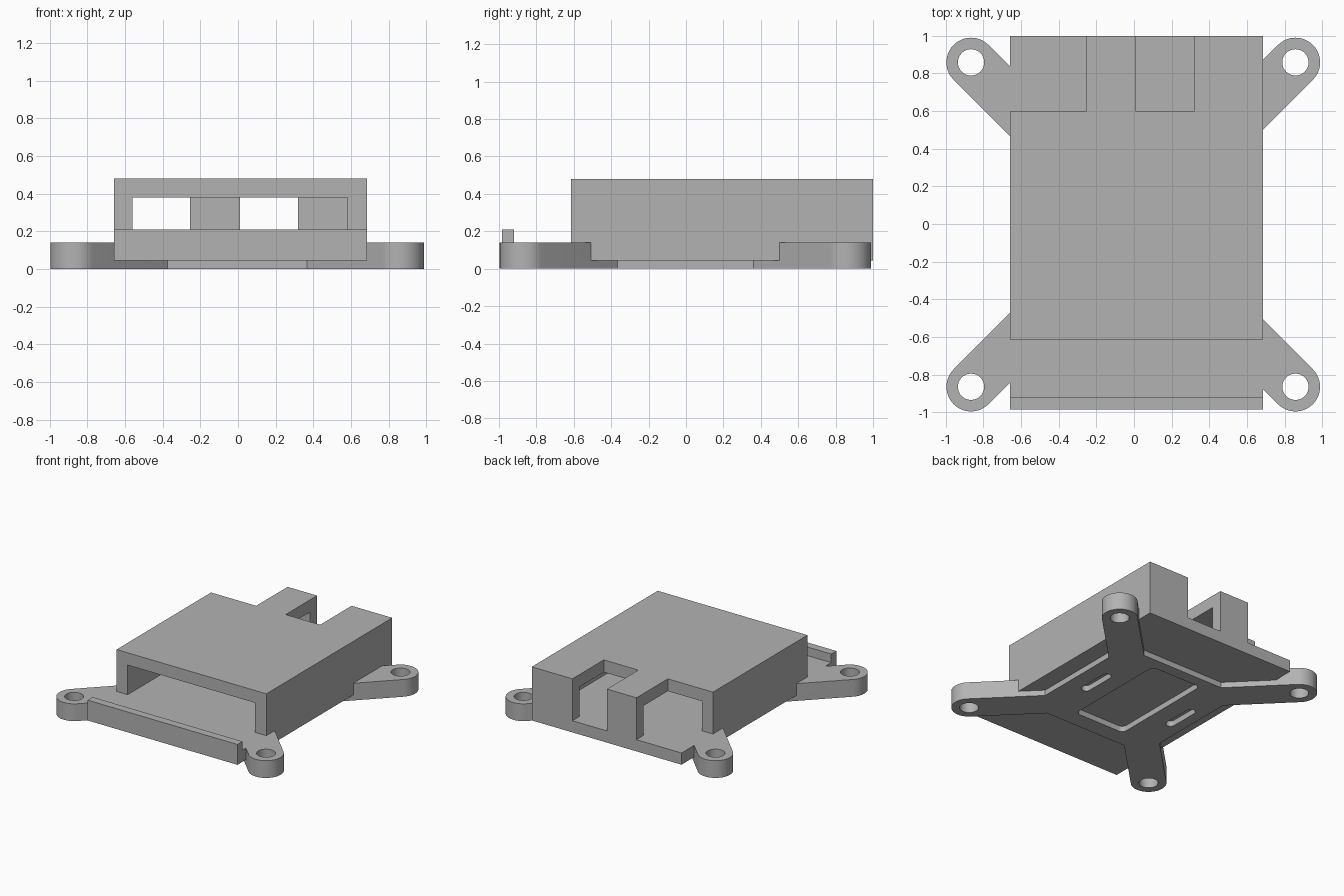
import bpy
import bmesh
from math import cos, sin, pi, radians
from mathutils import Matrix

if "Cube" in bpy.data.objects:
    bpy.data.objects.remove(bpy.data.objects["Cube"], do_unlink=True)

GREY = (0.45, 0.45, 0.45, 1)
grey = bpy.data.materials.new("plain_grey")
grey.use_nodes = True
grey.diffuse_color = GREY
grey.node_tree.nodes["Principled BSDF"].inputs["Base Color"].default_value = GREY


def prism(name, outline, low, high, matrix=Matrix()):
    """Extrude a flat outline from low to high, then place it."""
    bm = bmesh.new()
    face = bm.faces.new([bm.verts.new((x, y, low)) for x, y in outline])
    top = bmesh.ops.extrude_face_region(bm, geom=[face])["geom"]
    verts = [v for v in top if isinstance(v, bmesh.types.BMVert)]
    bmesh.ops.translate(bm, verts=verts, vec=(0, 0, high - low))
    bmesh.ops.transform(bm, matrix=matrix, verts=bm.verts)
    bmesh.ops.recalc_face_normals(bm, faces=bm.faces)
    mesh = bpy.data.meshes.new(name)
    bm.to_mesh(mesh)
    bm.free()
    mesh.materials.append(grey)
    obj = bpy.data.objects.new(name, mesh)
    bpy.context.collection.objects.link(obj)
    return obj


def box(name, x, y, z):
    return prism(name, [(x[0], y[0]), (x[1], y[0]), (x[1], y[1]), (x[0], y[1])], *z)


def arc(cx, cy, r, start, end, steps):
    angles = [radians(start + (end - start) * i / steps) for i in range(steps + 1)]
    return [(cx + r * cos(a), cy + r * sin(a)) for a in angles]


def rounded(cx, cy, hx, hy, r):
    """Outline of a rectangle with round corners."""
    points = []
    for sx, sy, start in ((1, 1, 0), (-1, 1, 90), (-1, -1, 180), (1, -1, 270)):
        points += arc(cx + sx * (hx - r), cy + sy * (hy - r), r, start, start + 90, 6)
    return points


def combine(target, others, operation):
    bpy.context.view_layer.objects.active = target
    for other in others:
        mod = target.modifiers.new(operation, "BOOLEAN")
        mod.operation = operation
        mod.solver = "EXACT"
        mod.object = other
        bpy.ops.object.modifier_apply(modifier=mod.name)
        bpy.data.objects.remove(other, do_unlink=True)


LEFT, RIGHT = -0.66, 0.685
FRONT, BACK = -0.985, 1.0
UNDER, FLOOR, ROOF = 0.045, 0.14, 0.48
HOOD, NOTCH = -0.615, 0.597

# Case: side profile with front lip, tray and hood, extruded across x
profile = [(FRONT, UNDER), (BACK, UNDER), (BACK, ROOF), (HOOD, ROOF),
           (HOOD, FLOOR), (-0.92, FLOOR), (-0.92, 0.21), (FRONT, 0.21)]
yz_to_x = Matrix(((0, 0, 1, 0), (1, 0, 0, 0), (0, 1, 0, 0), (0, 0, 0, 1)))
case = prism("case", profile, LEFT, RIGHT, yz_to_x)

# Hollow inside, open at the front, and two notches at the back
combine(case, [
    box("cavity", (-0.56, 0.583), (-0.75, 0.91), (FLOOR, 0.38)),
    box("corner_notch", (-0.8, -0.255), (NOTCH, 1.2), (FLOOR, 0.6)),
    box("back_notch", (0.01, 0.32), (NOTCH, 1.2), (FLOOR, 0.6)),
], "DIFFERENCE")

# Mounting frame: thin plate with four diagonal arms ending in round feet
frame = box("mounting_frame", (-0.553, 0.545), (-0.558, 0.552), (0, UNDER))
arms, holes = [], []
REACH, RADIUS, INNER = 0.862 * 2 ** 0.5, 0.131, 0.4
for i in range(4):
    place = Matrix.Translation((-0.004, -0.003, 0)) @ Matrix.Rotation(pi / 4 + i * pi / 2, 4, "Z")
    outline = arc(REACH, 0, RADIUS, -90, 90, 24) + [(INNER, RADIUS), (INNER, -RADIUS)]
    arms.append(prism("arm", outline, 0, FLOOR, place))
    holes.append(prism("hole", arc(REACH, 0, 0.07, 0, 348.75, 31), -0.1, 0.3, place))
combine(frame, arms, "UNION")

# Screw holes, underside window and slots, and the seat for the case
window = prism("window", rounded(-0.02, 0.02, 0.225, 0.44, 0.04), -0.1, 0.1)
slots = [prism("slot", rounded(-0.025 + side * 0.405, 0.02, 0.036, 0.15, 0.035), -0.1, 0.1)
         for side in (-1, 1)]
seat = box("seat", (LEFT, RIGHT), (FRONT, BACK), (UNDER, 0.6))
combine(frame, holes + [window] + slots + [seat], "DIFFERENCE")

# Smooth round ends, keep edges sharp
bpy.ops.object.select_all(action="DESELECT")
for obj in (case, frame):
    obj.select_set(True)
bpy.context.view_layer.objects.active = frame
bpy.ops.object.shade_smooth_by_angle(angle=radians(30))
